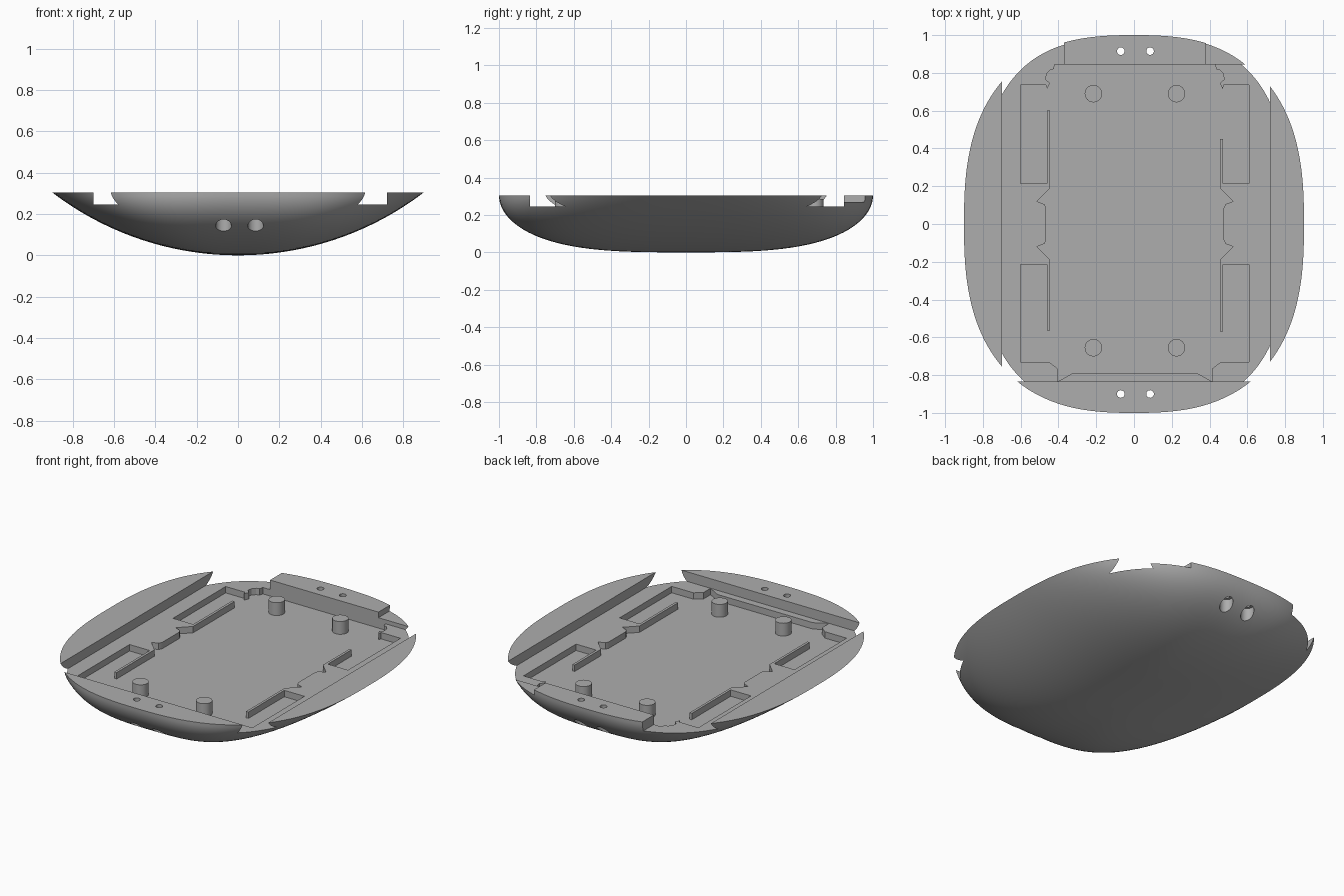
import bpy, bmesh, math

cube = bpy.data.objects.get("Cube")
if cube:
    bpy.data.objects.remove(cube, do_unlink=True)

HEIGHT, LEDGE, FLOOR, MID_X = 0.305, 0.245, 0.205, 0.005

grey = bpy.data.materials.new("mid grey")
grey.use_nodes = True
grey.diffuse_color = (0.42, 0.42, 0.42, 1)
grey.node_tree.nodes["Principled BSDF"].inputs["Base Color"].default_value = grey.diffuse_color


def finish(name, bm):
    bmesh.ops.recalc_face_normals(bm, faces=bm.faces[:])
    mesh = bpy.data.meshes.new(name)
    bm.to_mesh(mesh)
    bm.free()
    obj = bpy.data.objects.new(name, mesh)
    bpy.context.collection.objects.link(obj)
    mesh.materials.append(grey)
    return obj


def prism(name, outline, low, high):
    bm = bmesh.new()
    base = bm.faces.new([bm.verts.new((x, y, low)) for x, y in outline])
    top = bmesh.ops.extrude_face_region(bm, geom=[base])["geom"]
    bmesh.ops.translate(bm, vec=(0, 0, high - low),
                        verts=[v for v in top if isinstance(v, bmesh.types.BMVert)])
    return finish(name, bm)


def box(name, x0, x1, y0, y1, low, high):
    return prism(name, [(x0, y0), (x1, y0), (x1, y1), (x0, y1)], low, high)


def cylinder(name, x, y, radius, low, high, sides=32):
    ring = [2 * math.pi * i / sides for i in range(sides)]
    return prism(name, [(x + radius * math.cos(a), y + radius * math.sin(a)) for a in ring], low, high)


def smooth(obj):
    bpy.ops.object.select_all(action="DESELECT")
    obj.select_set(True)
    bpy.context.view_layer.objects.active = obj
    bpy.ops.object.shade_smooth_by_angle(angle=math.radians(30))


def cut(target, cutter):
    cutter.hide_render = True
    mod = target.modifiers.new("cut", "BOOLEAN")
    mod.operation, mod.solver, mod.object = "DIFFERENCE", "EXACT", cutter
    bpy.context.view_layer.objects.active = target
    bpy.ops.object.modifier_apply(modifier=mod.name)
    bpy.data.objects.remove(cutter, do_unlink=True)


# Shallow hull: rounded outlines stacked from the belly to the flat top
def hull_ring(z, segments):
    arc = (0.81 + HEIGHT ** 2) / (2 * HEIGHT)
    half_x = math.sqrt(arc ** 2 - (arc - z) ** 2)
    half_y = (1 - (1 - z / HEIGHT) ** 2) ** (1 / 3.2)
    power = 2.6 + 4 * (HEIGHT - z)
    for i in range(segments):
        a = 2 * math.pi * i / segments
        c, s = math.cos(a), math.sin(a)
        r = (abs(c) ** power + abs(s) ** power) ** (-1 / power)
        yield half_x * c * r, half_y * s * r, z


SEGMENTS, LEVELS = 144, 32
bm = bmesh.new()
rings = [[bm.verts.new(p) for p in hull_ring(HEIGHT * (k / LEVELS) ** 2, SEGMENTS)]
         for k in range(1, LEVELS + 1)]
belly = bm.verts.new((0, 0, 0))
for i in range(SEGMENTS):
    j = (i + 1) % SEGMENTS
    bm.faces.new((belly, rings[0][j], rings[0][i]))
    for low, high in zip(rings, rings[1:]):
        bm.faces.new((low[i], low[j], high[j], high[i]))
bm.faces.new(rings[-1])
hull = finish("hull", bm)

# Ledge between the four raised rims, with the notches in the back rim
cut(hull, box("ledge_cutter", -0.70, 0.72, -0.835, 0.845, LEDGE, 0.5))
cut(hull, box("back_notch_cutter", -0.70, -0.37, 0.80, 1.1, LEDGE, 0.5))
cut(hull, box("back_step_cutter", 0.38, 0.70, 0.80, 1.1, 0.27, 0.5))

# Sunken tray with side pockets, mirrored about its own middle
half = [(0.33, -0.79), (0.41, -0.835), (0.41, -0.765), (0.455, -0.73), (0.605, -0.73),
        (0.605, -0.215), (0.465, -0.215), (0.45, -0.19), (0.52, -0.12), (0.48, -0.105),
        (0.47, -0.085), (0.47, 0.085), (0.48, 0.105), (0.52, 0.12), (0.45, 0.19),
        (0.465, 0.215), (0.605, 0.215), (0.605, 0.735), (0.47, 0.735), (0.465, 0.715),
        (0.45, 0.745), (0.472, 0.765), (0.468, 0.795), (0.45, 0.815), (0.43, 0.82),
        (0.425, 0.845)]
tray = [(MID_X + x, y) for x, y in half] + [(MID_X - x, y) for x, y in reversed(half)]
cut(hull, prism("tray_cutter", tray, FLOOR, 0.5))

# Screw holes through the front and back rims, wider from below
for y in (-0.90, 0.915):
    for x in (-0.07, 0.085):
        cut(hull, cylinder("hole_cutter", x, y, 0.02, -0.1, 0.5))
        cut(hull, cylinder("counterbore_cutter", x, y, 0.038, -0.1, 0.21))
smooth(hull)

# Thin walls between the tray and its pockets
for name, x, y0, y1 in (("back_right_wall", -0.46, 0.19, 0.60),
                        ("front_right_wall", -0.46, -0.565, -0.19),
                        ("back_left_wall", 0.455, 0.19, 0.45),
                        ("front_left_wall", 0.455, -0.57, -0.19)):
    box(name, x, x + 0.016, y0, y1, FLOOR - 0.01, LEDGE)

# Support pegs
for y in (-0.655, 0.69):
    for x in (-0.215, 0.225):
        smooth(cylinder("support_peg", x, y, 0.046, FLOOR - 0.01, FLOOR + 0.08))
